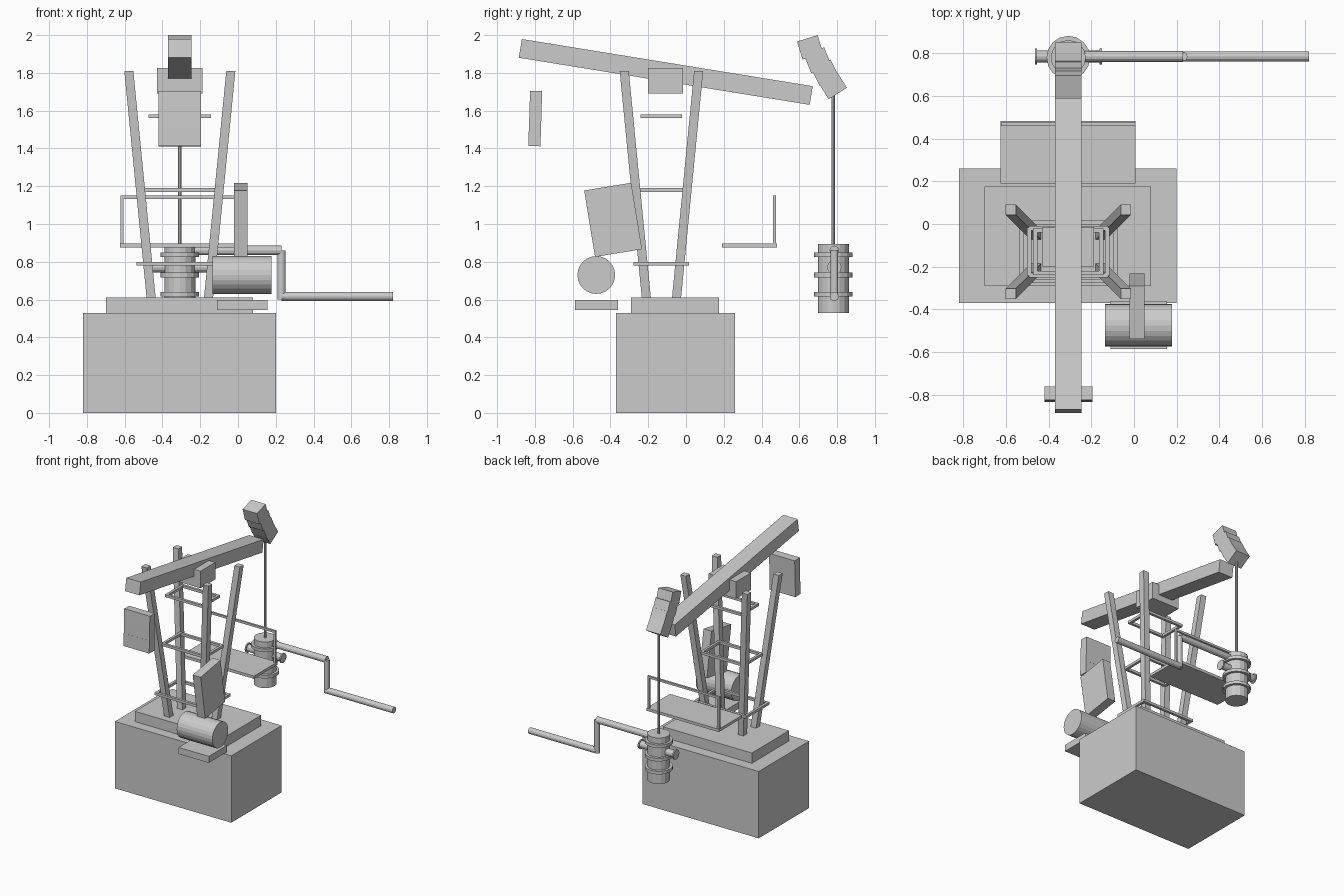
import bpy, bmesh, math
from mathutils import Vector, Matrix

if "Cube" in bpy.data.objects:
    bpy.data.objects.remove(bpy.data.objects["Cube"])

CX, CY = -0.308, -0.13      # tower axis
WY = 0.785                  # well axis in y


def finish(name, bm, smooth=False):
    bmesh.ops.recalc_face_normals(bm, faces=bm.faces[:])
    me = bpy.data.meshes.new(name)
    bm.to_mesh(me)
    bm.free()
    ob = bpy.data.objects.new(name, me)
    bpy.context.collection.objects.link(ob)
    return ob


def box(name, x, y, z, tilt=0):
    """Box from (min, max) ranges, tilted about its centre around x (degrees)."""
    size = (x[1] - x[0], y[1] - y[0], z[1] - z[0])
    mid = ((x[0] + x[1]) / 2, (y[0] + y[1]) / 2, (z[0] + z[1]) / 2)
    bm = bmesh.new()
    m = Matrix.Translation(mid) @ Matrix.Rotation(math.radians(tilt), 4, 'X') @ Matrix.Diagonal((*size, 1))
    bmesh.ops.create_cube(bm, size=1, matrix=m)
    return finish(name, bm)


def tilted(name, x, cy, cz, dy, dz, tilt):
    return box(name, x, (cy - dy / 2, cy + dy / 2), (cz - dz / 2, cz + dz / 2), tilt)


def rod(name, a, b, r, sides=16):
    """Cylinder between two points."""
    a, b = Vector(a), Vector(b)
    d = b - a
    bm = bmesh.new()
    m = Matrix.Translation((a + b) / 2) @ d.to_track_quat('Z', 'Y').to_matrix().to_4x4()
    bmesh.ops.create_cone(bm, cap_ends=True, segments=sides, radius1=r, radius2=r,
                          depth=d.length, matrix=m)
    return finish(name, bm)


# Foundation
box("concrete_base", (-0.82, 0.20), (-0.37, 0.26), (0, 0.53))
box("base_plate", (-0.70, 0.08), (-0.29, 0.175), (0.53, 0.612))

# Splayed tower legs with level ends
for sx in (-1, 1):
    for sy in (-1, 1):
        bm = bmesh.new()
        bmesh.ops.create_cube(bm, size=0.048)
        for v in bm.verts:
            top = v.co.z > 0
            v.co.x += CX + sx * (0.27 if top else 0.152)
            v.co.y += CY + sy * (0.197 if top else 0.08)
            v.co.z = 1.81 if top else 0.61
        finish("tower_leg", bm)

# Bracing rings
for z, hx, hy in ((0.79, 0.22, 0.137), (1.18, 0.183, 0.11), (1.57, 0.155, 0.1)):
    t = 0.01
    for s in (-1, 1):
        x, y = CX + s * hx, CY + s * hy
        box("brace_long", (CX - hx - t, CX + hx + t), (y - t, y + t), (z - t, z + t))
        box("brace_short", (x - t, x + t), (CY - hy - t, CY + hy + t), (z - t, z + t))

# Walking beam on its saddle
bx = (-0.371, -0.245)
box("saddle_bearing", (-0.43, -0.188), (-0.2, -0.015), (1.69, 1.825))
tilted("walking_beam", bx, -0.107, 1.805, 1.56, 0.10, -9.2)

# Curved head made of four blocks
for i in range(4):
    tilted("beam_head_block", bx, 0.657 + 0.04 * i, 1.935 - 0.0673 * i, 0.114, 0.10, 17 + 5 * i)

# Counterweight stack
for i in range(3):
    tilted("counterweight_block", (-0.42, -0.195), -0.795 - 0.003 * i, 1.654 - 0.096 * i,
           0.064, 0.10, -2 + i * 0.5)

# Motor, foot and belt guard
rod("motor", (-0.135, -0.475, 0.73), (0.177, -0.475, 0.73), 0.1, 24)
box("motor_foot", (-0.11, 0.155), (-0.587, -0.36), (0.545, 0.597))
tilted("belt_guard", (-0.02, 0.05), -0.386, 1.022, 0.252, 0.356, 9.3)

# Rear platform and railing
box("platform", (-0.625, 0.008), (0.19, 0.482), (0.875, 0.897))
for x in (-0.615, -0.002):
    box("railing_post", (x - 0.008, x + 0.008), (0.46, 0.476), (0.895, 1.15))
box("railing_bar", (-0.623, 0.006), (0.46, 0.476), (1.133, 1.15))

# Wellhead with flanges and polished rod
rod("wellhead_body", (CX, 0.78, 0.53), (CX, 0.78, 0.895), 0.082)
for z in (0.628, 0.73, 0.837):
    rod("wellhead_flange", (CX, 0.78, z - 0.012), (CX, 0.78, z + 0.012), 0.102)
rod("polished_rod", (CX, 0.78, 0.85), (CX, 0.78, 1.72), 0.01, 8)

# Side valves with round caps
for s in (-1, 1):
    rod("valve_stub", (CX, WY, 0.77), (CX + s * 0.15, WY, 0.77), 0.028, 12)
    rod("valve_cap", (CX + s * 0.147, WY, 0.77), (CX + s * 0.157, WY, 0.77), 0.038, 12)

# Stepped flow line
rod("flow_pipe_upper", (CX, WY, 0.86), (0.23, WY, 0.86), 0.025, 12)
rod("flow_pipe_drop", (0.23, WY, 0.86), (0.23, WY, 0.60), 0.021, 12)
rod("flow_pipe_lower", (0.23, WY, 0.617), (0.82, WY, 0.617), 0.024, 12)
